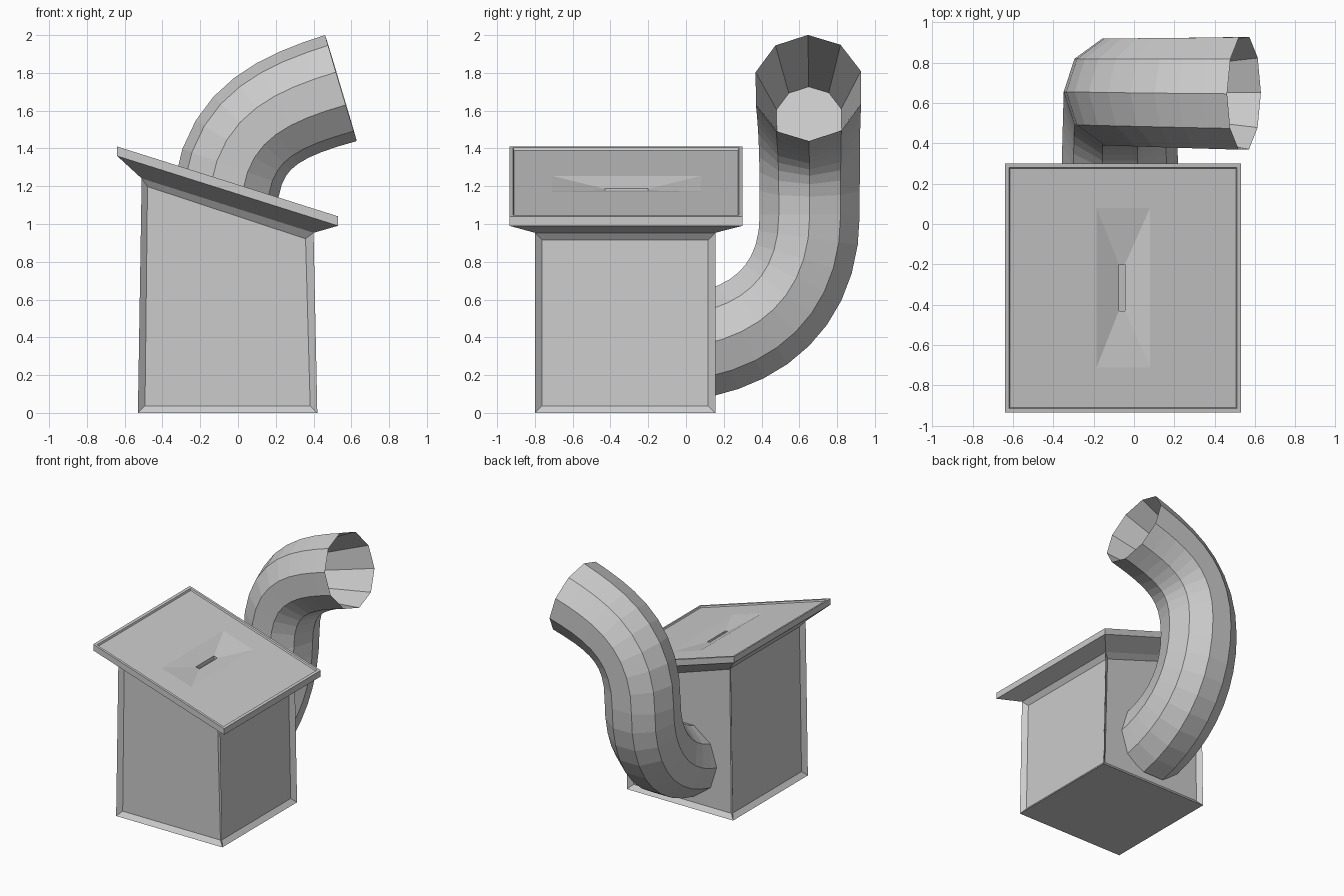
import bpy, bmesh, math
from mathutils import Vector

cube = bpy.data.objects.get("Cube")
if cube:
    bpy.data.objects.remove(cube, do_unlink=True)

grey = bpy.data.materials.new("plain_grey")
grey.use_nodes = True
GREY = (0.6, 0.6, 0.6, 1)
grey.diffuse_color = GREY
grey.node_tree.nodes["Principled BSDF"].inputs["Base Color"].default_value = GREY


def finish(name, bm):
    mesh = bpy.data.meshes.new(name)
    bm.to_mesh(mesh)
    bm.free()
    mesh.materials.append(grey)
    obj = bpy.data.objects.new(name, mesh)
    bpy.context.collection.objects.link(obj)
    return obj


def loft(bm, rings, cap_start=True, cap_end=True):
    """Bridge equal-length rings of points with quads."""
    loops = [[bm.verts.new(p) for p in ring] for ring in rings]
    for a, b in zip(loops, loops[1:]):
        for i in range(len(a)):
            j = (i + 1) % len(a)
            bm.faces.new((a[i], a[j], b[j], b[i]))
    if cap_start:
        bm.faces.new(loops[0][::-1])
    if cap_end:
        bm.faces.new(loops[-1])


def rect(x0, x1, y0, y1, height):
    return [(x, y, height(x)) for x, y in ((x0, y0), (x1, y0), (x1, y1), (x0, y1))]


def slope(offset):
    """Height of the tilted lid plane, moved by an offset."""
    return lambda x: 1.208 - 0.316 * x + offset


# Body: tapered bin with a recessed panel on each side
bm = bmesh.new()
loft(bm, [rect(-0.53, 0.42, -0.8, 0.155, lambda x: 0),
          rect(-0.51, 0.40, -0.8, 0.155, slope(-0.128))])
bm.normal_update()
sides = [f for f in bm.faces if abs(f.normal.z) < 0.5]
bmesh.ops.inset_individual(bm, faces=sides, thickness=0.053, depth=-0.03)
finish("body", bm)

# Lid: flared underside, thin rim, shallow tray and a sunken slot
bm = bmesh.new()
loft(bm, [rect(-0.51, 0.40, -0.8, 0.155, slope(-0.128)),
          rect(-0.64, 0.53, -0.935, 0.30, slope(-0.05)),
          rect(-0.64, 0.53, -0.935, 0.30, slope(0)),
          rect(-0.62, 0.51, -0.915, 0.28, slope(0)),
          rect(-0.615, 0.505, -0.91, 0.275, slope(-0.012)),
          rect(-0.185, 0.08, -0.71, 0.08, slope(-0.012)),
          rect(-0.075, -0.045, -0.43, -0.2, slope(-0.045)),
          rect(-0.075, -0.045, -0.43, -0.2, slope(-0.075))])
finish("lid", bm)


# Pipe: ten-sided tube swept along two joined curves
def bezier(points, t):
    a, b, c, d = (Vector(p) for p in points)
    s = 1 - t
    pos = a * s**3 + b * 3 * s * s * t + c * 3 * s * t * t + d * t**3
    tan = (b - a) * s * s + (c - b) * 2 * s * t + (d - c) * t * t
    return pos, tan.normalized()


lower = [(-0.07, 0.08, 0.36), (-0.07, 0.43, 0.43), (-0.07, 0.655, 0.66), (-0.07, 0.655, 1.05)]
upper = [(-0.07, 0.655, 1.05), (-0.07, 0.655, 1.5), (0.21, 0.65, 1.62), (0.545, 0.648, 1.72)]
STEPS = 9
path = [bezier(lower, i / STEPS) for i in range(STEPS)]
path += [bezier(upper, i / STEPS) for i in range(STEPS + 1)]


def circle(centre, u, v, radius):
    angles = [math.tau * k / 10 for k in range(10)]
    return [centre + (u * math.cos(a) + v * math.sin(a)) * radius for a in angles]


rings = []
u, old = Vector((-1, 0, 0)), path[0][1]
for i, (pos, tan) in enumerate(path):
    u = old.rotation_difference(tan) @ u
    v = u.cross(tan)
    old = tan
    squeeze = 1 - 0.05 * math.sin(math.pi * i / (len(path) - 1))
    rings.append(circle(pos, u, v, 0.293 * squeeze))
# Mouth: hollow narrowing to a blind end
rings.append(circle(pos - tan * 0.58, u, v, 0.18))

bm = bmesh.new()
loft(bm, rings)
bmesh.ops.recalc_face_normals(bm, faces=bm.faces)
finish("pipe", bm)
